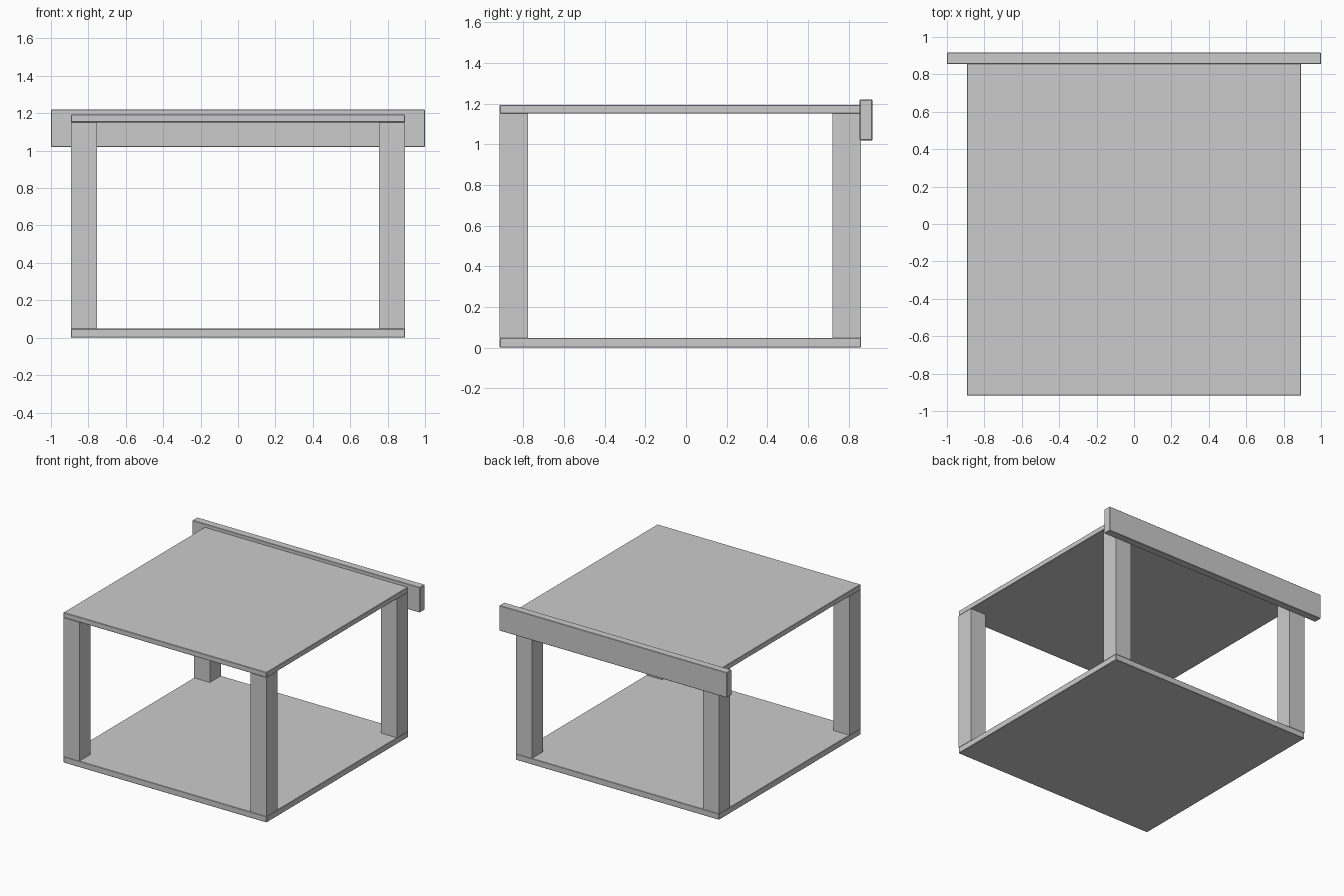
import bpy

if "Cube" in bpy.data.objects:
    bpy.data.objects.remove(bpy.data.objects["Cube"])


def box(name, lo, hi, bevel=0.003):
    """Box spanning two opposite corners, with a tiny chamfer."""
    centre = [(a + b) / 2 for a, b in zip(lo, hi)]
    bpy.ops.mesh.primitive_cube_add(size=1, location=centre)
    ob = bpy.context.object
    ob.name = name
    ob.scale = [b - a for a, b in zip(lo, hi)]
    bpy.ops.object.transform_apply(location=False, rotation=False, scale=True)
    if bevel:
        mod = ob.modifiers.new("edge", 'BEVEL')
        mod.width = bevel
        mod.segments = 1
    return ob


X = 0.893                # half width of the shelves
Y0, Y1 = -0.917, 0.861   # front and back of the shelves
LEG = 0.14
LOW, HIGH = 0.048, 1.152  # leg bottom and top

# Bottom shelf and table top
box("bottom_shelf", (-X, Y0, 0), (X, Y1, LOW))
box("table_top", (-X, Y0, HIGH), (X, Y1, 1.193))

# Four square legs flush with the corners
for side, x in (("left", -X), ("right", X - LEG)):
    for end, y in (("front", Y0), ("back", Y1 - LEG)):
        box(f"{end}_{side}_leg", (x, y, LOW), (x + LEG, y + LEG, HIGH), 0)

# Wide rail across the back edge
box("back_rail", (-1, 0.855, 1.02), (1, 0.917, 1.22))
